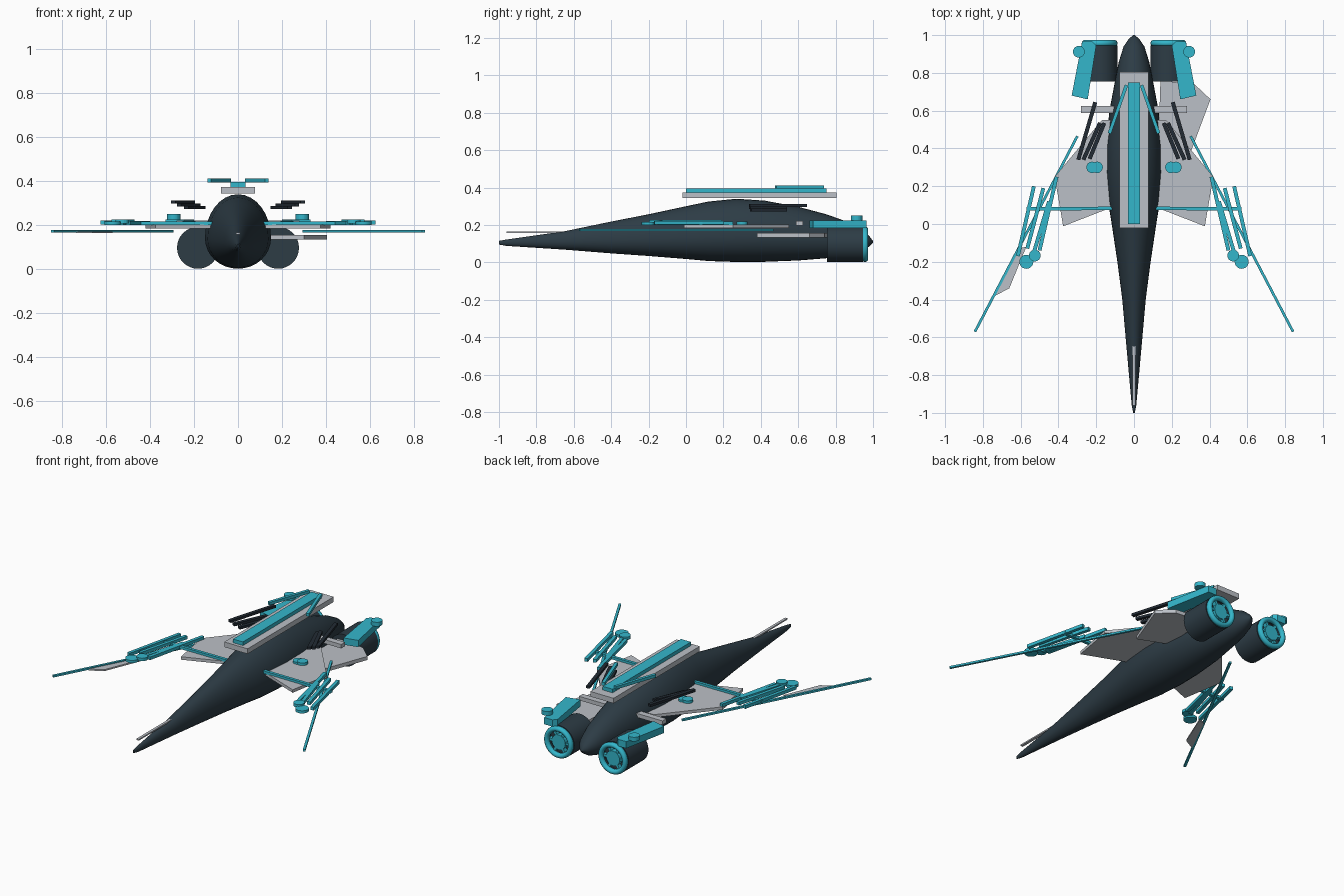
import bpy, bmesh, math
from mathutils import Vector

if "Cube" in bpy.data.objects:
    bpy.data.objects.remove(bpy.data.objects["Cube"])


def material(name, rgb):
    m = bpy.data.materials.new(name)
    m.diffuse_color = (*rgb, 1)
    m.use_nodes = True
    m.node_tree.nodes["Principled BSDF"].inputs["Base Color"].default_value = m.diffuse_color
    return m


HULL = material("dark slate", (0.026, 0.045, 0.060))
TEAL = material("teal", (0.034, 0.47, 0.60))
PALE = material("pale grey", (0.50, 0.53, 0.57))
GUN = material("gun metal", (0.016, 0.024, 0.034))


def finish(bm, name, mat, smooth=False):
    bmesh.ops.recalc_face_normals(bm, faces=bm.faces)
    me = bpy.data.meshes.new(name)
    bm.to_mesh(me)
    bm.free()
    me.materials.append(mat)
    ob = bpy.data.objects.new(name, me)
    bpy.context.collection.objects.link(ob)
    if smooth:
        bpy.ops.object.select_all(action='DESELECT')
        ob.select_set(True)
        bpy.context.view_layer.objects.active = ob
        bpy.ops.object.shade_smooth_by_angle(angle=math.radians(40))
    return ob


def slab(name, points, z0, z1, mat, side=1):
    """Flat outline extruded upwards; side=-1 mirrors it."""
    bm = bmesh.new()
    low = [bm.verts.new((side * x, y, z0)) for x, y in points]
    high = [bm.verts.new((side * x, y, z1)) for x, y in points]
    bm.faces.new(low)
    bm.faces.new(high)
    n = len(points)
    for i in range(n):
        j = (i + 1) % n
        bm.faces.new((low[i], low[j], high[j], high[i]))
    return finish(bm, name, mat)


def rod(name, a, b, width, z0, z1, mat, side=1):
    a, b = Vector(a), Vector(b)
    d = (b - a).normalized() * width / 2
    n = Vector((-d.y, d.x))
    return slab(name, [a + n, b + n, b - n, a - n], z0, z1, mat, side)


def box(name, x0, x1, y0, y1, z0, z1, mat):
    return slab(name, [(x0, y0), (x1, y0), (x1, y1), (x0, y1)], z0, z1, mat)


def disc(name, x, y, r, z0, z1, mat, side=1):
    pts = [(x + r * math.cos(k * math.tau / 24), y + r * math.sin(k * math.tau / 24))
           for k in range(24)]
    ob = slab(name, pts, z0, z1, mat, side)
    return ob


def lathe(name, profile, x, z, mat, segs=32):
    """Closed (radius, y) profile turned about a fore-aft axis."""
    bm = bmesh.new()
    rings = []
    for k in range(segs):
        a = k * math.tau / segs
        rings.append([bm.verts.new((x + r * math.cos(a), y, z + r * math.sin(a)))
                      for r, y in profile])
    n = len(profile)
    for k in range(segs):
        p, q = rings[k], rings[(k + 1) % segs]
        for i in range(n):
            j = (i + 1) % n
            bm.faces.new((p[i], p[j], q[j], q[i]))
    bmesh.ops.remove_doubles(bm, verts=bm.verts, dist=1e-5)
    return finish(bm, name, mat, True)


# Fuselage: stations of y, half width, bottom, widest height, top
stations = [
    (-1.0, .004, .095, .105, .115), (-.96, .012, .088, .106, .122),
    (-.65, .040, .068, .112, .166), (-.4, .062, .048, .12, .218),
    (-.2, .088, .034, .126, .257), (0, .118, .018, .132, .300),
    (.12, .138, .007, .137, .325), (.27, .150, .002, .14, .340),
    (.42, .148, .003, .14, .330), (.6, .130, .010, .135, .297),
    (.75, .102, .022, .13, .257), (.86, .080, .036, .125, .218),
    (.94, .055, .060, .118, .175), (.98, .028, .085, .113, .140),
    (1.0, .004, .106, .110, .114)]
bm = bmesh.new()
loops = []
for y, w, lo, mid, hi in stations:
    ring = []
    for k in range(32):
        a = k * math.tau / 32
        s = math.sin(a)
        ring.append(bm.verts.new((w * math.cos(a), y, mid + s * (hi - mid if s > 0 else mid - lo))))
    loops.append(ring)
for p, q in zip(loops, loops[1:]):
    for k in range(32):
        j = (k + 1) % 32
        bm.faces.new((p[k], p[j], q[j], q[k]))
bm.faces.new(loops[0])
bm.faces.new(loops[-1])
finish(bm, "fuselage", HULL, True)

# Spine plates, nose probe and rear cross beam
box("spine_plate", -.078, .078, -.02, .805, .343, .374, PALE)
box("spine_strip", -.033, .033, 0, .75, .374, .396, TEAL)
box("nose_probe", -.008, .008, -.96, -.55, .158, .166, PALE)
box("cross_beam", -.28, .28, .588, .625, .198, .222, PALE)

# One-sided panels: rear stabiliser and wing tip panel
slab("rear_stabiliser", [(.14, .76), (.32, .74), (.405, .66), (.30, .38), (.13, .45)],
     .134, .156, PALE)
slab("wing_tip_panel", [(-.735, -.38), (-.66, -.34), (-.57, -.12), (-.61, -.13)],
     .163, .172, PALE)

for side, tag in ((1, "right"), (-1, "left")):
    # Main wing with its leading bar and long diagonal spar
    slab("wing_" + tag, [(.10, .55), (.17, .55), (.42, .25), (.375, -.012), (.10, .095)],
         .184, .202, PALE, side)
    rod("wing_bar_" + tag, (.08, .083), (.57, .08), .018, .200, .216, TEAL, side)
    rod("wing_spar_" + tag, (.30, .465), (.842, -.57), .014, .167, .178, TEAL, side)
    disc("wing_disc_a_" + tag, .222, .30, .03, .202, .218, TEAL, side)
    disc("wing_disc_b_" + tag, .195, .30, .03, .202, .214, TEAL, side)

    # Wing tip barrels and their end discs
    barrels = [((.41, .25), (.50, -.14), .20), ((.48, .19), (.565, -.13), .207),
               ((.53, .20), (.615, -.17), .203), ((.45, .12), (.53, -.15), .200)]
    for i, (a, b, z) in enumerate(barrels):
        rod(f"tip_barrel_{i}_{tag}", a, b, .02, z, z + .019, TEAL, side)
    disc("tip_disc_a_" + tag, .57, -.2, .037, .200, .216, TEAL, side)
    disc("tip_disc_b_" + tag, .525, -.167, .031, .208, .226, TEAL, side)

    # Dark shoulder barrels
    shoulder = [((.205, .645), (.295, .34), .297), ((.18, .535), (.268, .34), .284),
                ((.157, .535), (.235, .345), .272)]
    for i, (a, b, z) in enumerate(shoulder):
        rod(f"shoulder_barrel_{i}_{tag}", a, b, .021, z, z + .015, GUN, side)

    # Slanted strips on the spine
    rod("spine_fin_" + tag, (.04, .735), (.13, .48), .018, .394, .412, TEAL, side)

    # Engine: hollow barrel, rim, notches and hub
    x, z = side * .182, .097
    lathe("engine_" + tag, [(0, .755), (.095, .755), (.095, .945), (.075, .945),
                            (.075, .93), (0, .93)], x, z, HULL)
    rim = [(.08 + .015 * math.cos(k * math.tau / 10), .957 + .017 * math.sin(k * math.tau / 10))
           for k in range(10)]
    lathe("engine_rim_" + tag, rim, x, z, TEAL)
    lathe("engine_hub_" + tag, [(0, .93), (.045, .93), (.045, .96), (0, .96)], x, z, TEAL, 24)
    for k in range(6):
        a = k * math.tau / 6
        notch = box(f"engine_notch_{k}_{tag}", .04, .07, .93, .955, -.008, .008, TEAL)
        notch.rotation_euler = (0, a, 0)
        notch.location = (x, 0, z)

    # Engine cover with its disc
    slab("engine_cover_" + tag, [(.20, .945), (.22, .965), (.275, .965), (.33, .68),
                                 (.245, .66)], .184, .225, TEAL, side)
    disc("engine_disc_" + tag, .292, .912, .031, .225, .25, TEAL, side)
